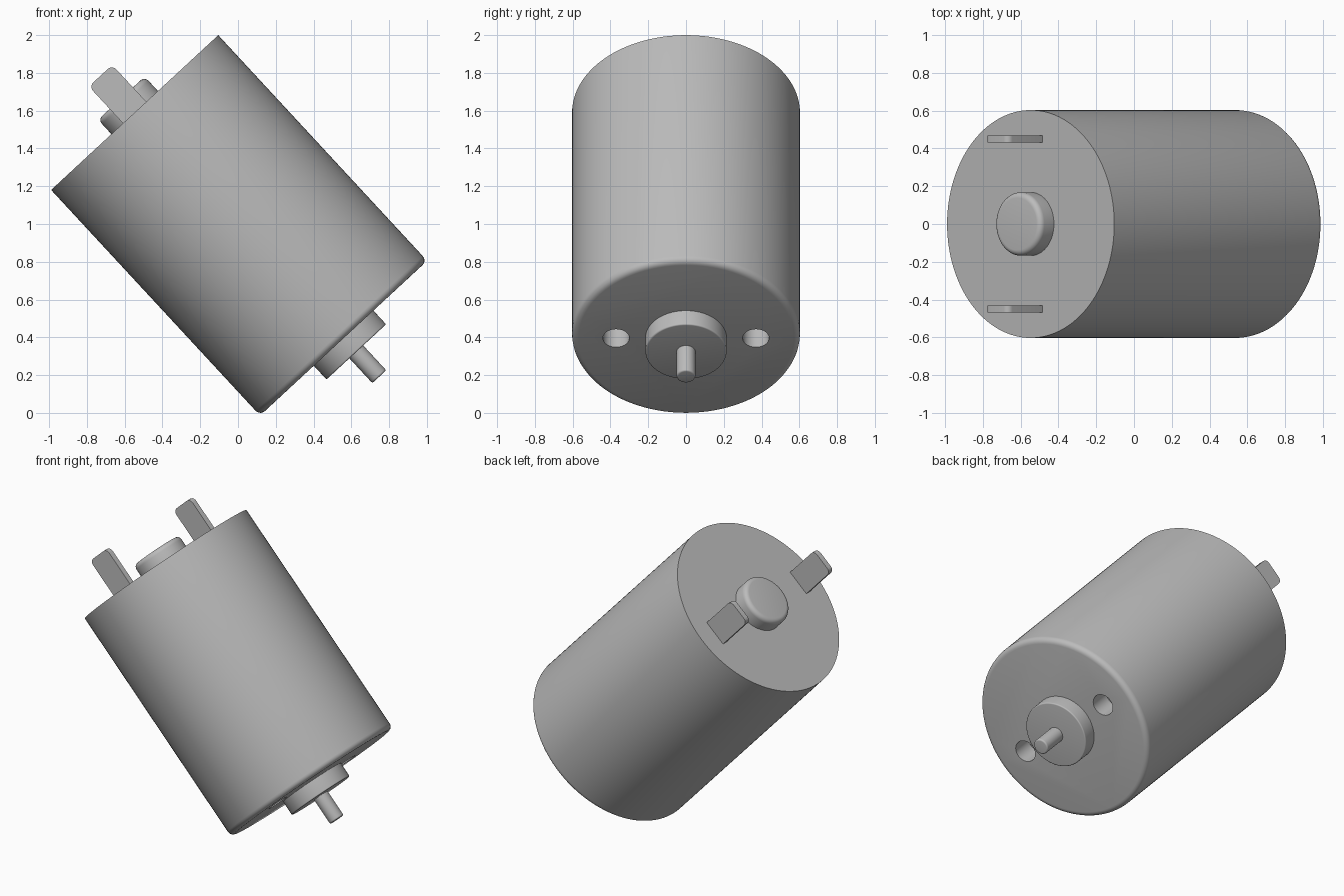
import bpy, bmesh, math
from mathutils import Matrix

cube = bpy.data.objects.get("Cube")
if cube:
    bpy.data.objects.remove(cube, do_unlink=True)

# Single grey metal
metal = bpy.data.materials.new("grey_metal")
metal.use_nodes = True
GREY = (0.5, 0.5, 0.5, 1)
metal.diffuse_color = GREY
metal.node_tree.nodes["Principled BSDF"].inputs["Base Color"].default_value = GREY

# Motor axis: local z runs from the rear face to the shaft end
TILT = math.radians(137.2)
PLACE = Matrix.Translation((-0.547, 0, 1.59)) @ Matrix.Rotation(TILT, 4, 'Y')
RADIUS, LENGTH = 0.603, 1.628


def finish(name, bm):
    bmesh.ops.recalc_face_normals(bm, faces=bm.faces)
    mesh = bpy.data.meshes.new(name)
    bm.to_mesh(mesh)
    bm.free()
    obj = bpy.data.objects.new(name, mesh)
    bpy.context.collection.objects.link(obj)
    mesh.materials.append(metal)
    obj.matrix_world = PLACE
    return obj


def smooth(obj):
    bpy.ops.object.select_all(action='DESELECT')
    obj.select_set(True)
    bpy.context.view_layer.objects.active = obj
    bpy.ops.object.shade_smooth_by_angle(angle=math.radians(35))


def cylinder(name, radius, base, end, round_end=0, y=0, sides=96):
    """Cylinder along the axis with its 'end' rim rounded."""
    bm = bmesh.new()
    bmesh.ops.create_cone(bm, cap_ends=True, segments=sides, radius1=radius,
                          radius2=radius, depth=abs(end - base),
                          matrix=Matrix.Translation((0, y, (base + end) / 2)))
    if round_end:
        rim = [e for e in bm.edges if all(abs(v.co.z - end) < 1e-4 for v in e.verts)]
        bmesh.ops.bevel(bm, geom=rim, offset=round_end, segments=5,
                        profile=0.5, affect='EDGES')
    return finish(name, bm)


def terminal(name, y):
    """Flat tab on the rear face with two rounded corners."""
    bm = bmesh.new()
    base, tip = 0.02, -0.266
    bmesh.ops.create_cube(bm, size=1, matrix=Matrix.Translation((0, y, (base + tip) / 2))
                          @ Matrix.Diagonal((0.168, 0.038, base - tip, 1)))
    corners = [e for e in bm.edges if all(abs(v.co.z - tip) < 1e-4 for v in e.verts)
               and abs(e.verts[0].co.y - e.verts[1].co.y) > 0.01]
    bmesh.ops.bevel(bm, geom=corners, offset=0.032, segments=5,
                    profile=0.5, affect='EDGES')
    smooth(finish(name, bm))


# Can, with two blind mounting holes in the front face
can = cylinder("motor_can", RADIUS, 0, LENGTH, 0.035, sides=128)
for side in (-1, 1):
    cutter = cylinder("hole_cutter", 0.07, LENGTH - 0.15, LENGTH + 0.1, y=side * 0.37, sides=48)
    cutter.hide_render = True
    cut = can.modifiers.new("mounting_hole", 'BOOLEAN')
    cut.operation = 'DIFFERENCE'
    cut.solver = 'EXACT'
    cut.object = cutter
    bpy.context.view_layer.objects.active = can
    bpy.ops.object.modifier_apply(modifier=cut.name)
    bpy.data.objects.remove(cutter, do_unlink=True)
smooth(can)

# Bearing housings and shaft
smooth(cylinder("front_bearing_housing", 0.215, LENGTH - 0.02, 1.727, 0.008))
smooth(cylinder("shaft", 0.05, LENGTH, 1.906, 0.01, sides=48))
smooth(cylinder("rear_bearing_housing", 0.168, 0.02, -0.104, 0.03))

# Electrical terminals
terminal("left_terminal", -0.45)
terminal("right_terminal", 0.45)
